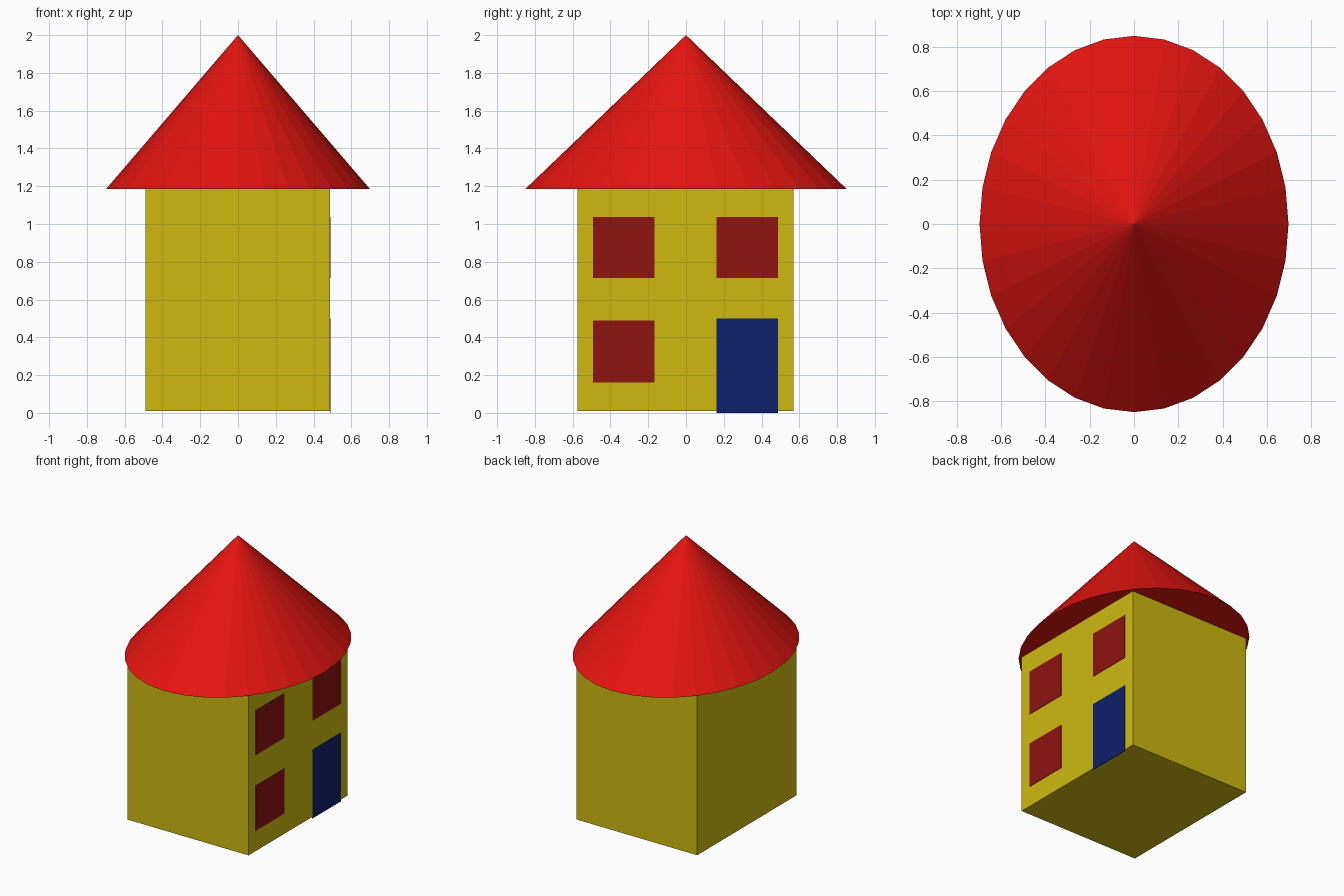
import bpy
import bmesh
from mathutils import Matrix

if "Cube" in bpy.data.objects:
    bpy.data.objects.remove(bpy.data.objects["Cube"])


def material(name, rgb):
    mat = bpy.data.materials.new(name)
    mat.diffuse_color = (*rgb, 1)
    mat.use_nodes = True
    mat.node_tree.nodes["Principled BSDF"].inputs["Base Color"].default_value = mat.diffuse_color
    return mat


YELLOW = material("yellow_wall", (0.62, 0.49, 0.005))
RED = material("red_roof", (0.78, 0.007, 0.005))
DARK_RED = material("dark_red_window", (0.27, 0.006, 0.005))
BLUE = material("blue_door", (0.004, 0.014, 0.15))


def add_object(name, bm, mat):
    mesh = bpy.data.meshes.new(name)
    bm.to_mesh(mesh)
    bm.free()
    mesh.materials.append(mat)
    obj = bpy.data.objects.new(name, mesh)
    bpy.context.collection.objects.link(obj)
    return obj


def box(name, lo, hi, mat):
    size = [b - a for a, b in zip(lo, hi)]
    centre = [(a + b) / 2 for a, b in zip(lo, hi)]
    bm = bmesh.new()
    bmesh.ops.create_cube(bm, size=1, matrix=Matrix.LocRotScale(centre, None, size))
    return add_object(name, bm, mat)


# House body
box("walls", (-0.49, -0.575, 0.01), (0.488, 0.57, 1.187), YELLOW)

# Thin panels on the right-hand wall
def panel(name, y, z0, z1, mat):
    box(name, (0.486, y, z0), (0.491, y + 0.326, z1), mat)


LEFT_Y, RIGHT_Y = -0.492, 0.161
panel("window_lower", LEFT_Y, 0.16, 0.488, DARK_RED)
panel("window_upper_left", LEFT_Y, 0.713, 1.038, DARK_RED)
panel("window_upper_right", RIGHT_Y, 0.713, 1.038, DARK_RED)
panel("door", RIGHT_Y, 0.0, 0.5, BLUE)

# Oval faceted cone roof, closed underneath
base, tip = 1.186, 2.0
bm = bmesh.new()
bmesh.ops.create_cone(
    bm, cap_ends=True, cap_tris=False, segments=32, radius1=1, radius2=0,
    depth=tip - base,
    matrix=Matrix.LocRotScale((0, 0, (base + tip) / 2), None, (0.698, 0.85, 1)))
bmesh.ops.remove_doubles(bm, verts=bm.verts, dist=0.0001)
add_object("roof", bm, RED)
